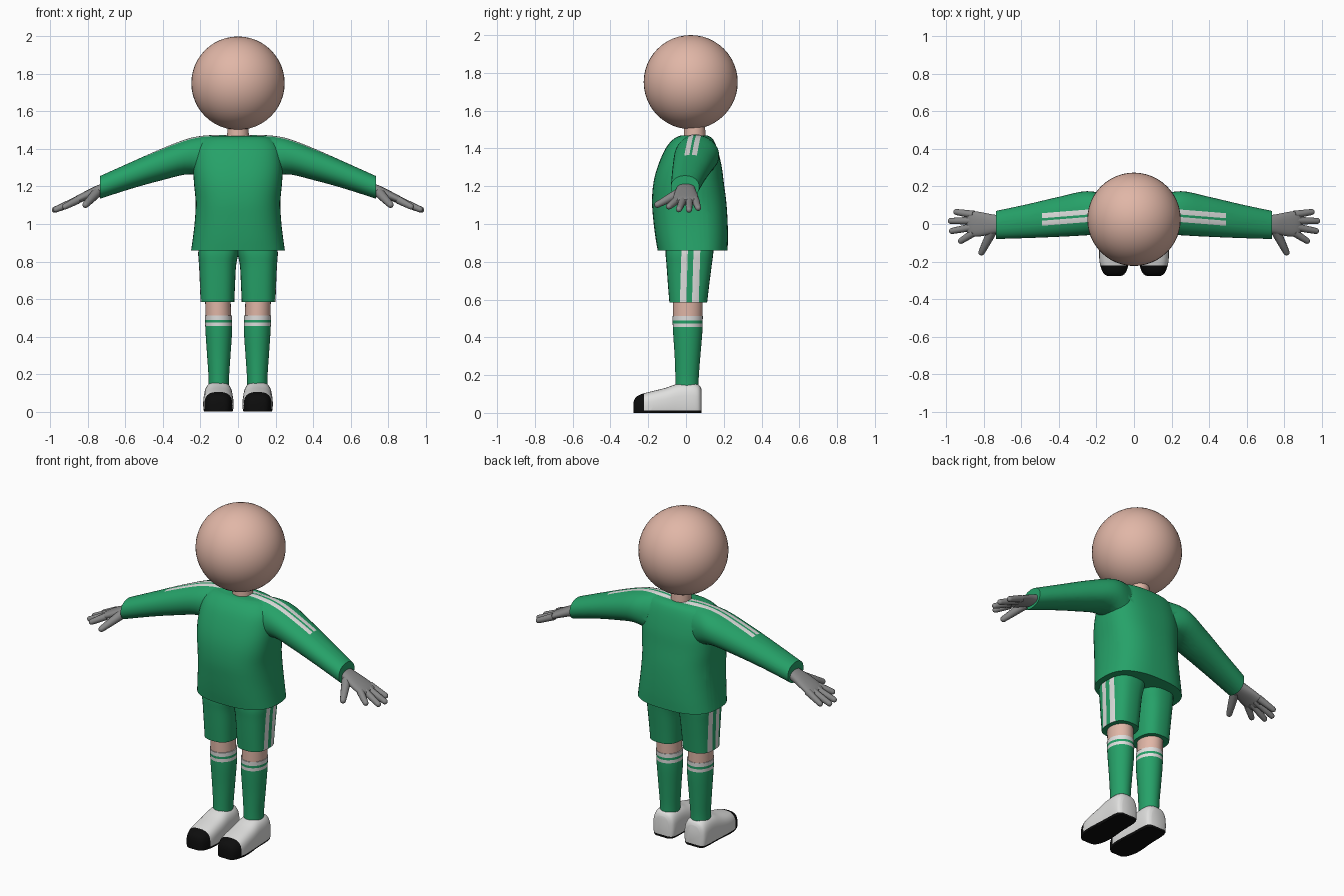
import bpy, bmesh, math
from mathutils import Vector

if "Cube" in bpy.data.objects:
    bpy.data.objects.remove(bpy.data.objects["Cube"])


def material(name, rgb):
    m = bpy.data.materials.new(name)
    m.diffuse_color = (*rgb, 1)
    m.use_nodes = True
    m.node_tree.nodes["Principled BSDF"].inputs["Base Color"].default_value = m.diffuse_color
    return m


GREEN = material("green cloth", (0.019, 0.36, 0.14))
WHITE = material("white", (0.74, 0.74, 0.73))
SKIN = material("skin", (0.75, 0.47, 0.385))
GREY = material("grey glove", (0.25, 0.25, 0.25))
BLACK = material("black rubber", (0.004, 0.004, 0.004))


def smooth(obj, angle=40):
    bpy.ops.object.select_all(action='DESELECT')
    obj.select_set(True)
    bpy.context.view_layer.objects.active = obj
    bpy.ops.object.shade_smooth_by_angle(angle=math.radians(angle))


def finish(name, bm, mats):
    bmesh.ops.recalc_face_normals(bm, faces=bm.faces)
    me = bpy.data.meshes.new(name)
    bm.to_mesh(me)
    bm.free()
    for m in mats:
        me.materials.append(m)
    obj = bpy.data.objects.new(name, me)
    bpy.context.collection.objects.link(obj)
    smooth(obj)
    return obj


def spline(rows, k):
    """Catmull-Rom refinement of the section table."""
    out = []
    for i in range(len(rows) - 1):
        p0, p1 = rows[max(i - 1, 0)], rows[i]
        p2, p3 = rows[i + 1], rows[min(i + 2, len(rows) - 1)]
        for j in range(k):
            t = j / k
            out.append([0.5 * (2 * b + (c - a) * t + (2 * a - 5 * b + 4 * c - d) * t * t
                               + (3 * b - a - 3 * c + d) * t ** 3)
                        for a, b, c, d in zip(p0, p1, p2, p3)])
    return out + [list(rows[-1])]


def skin_rings(rings):
    bm = bmesh.new()
    vs = [[bm.verts.new(p) for p in r] for r in rings]
    n = len(rings[0])
    for a, b in zip(vs, vs[1:]):
        for i in range(n):
            bm.faces.new((a[i], a[(i + 1) % n], b[(i + 1) % n], b[i]))
    bm.faces.new(vs[0])
    bm.faces.new(vs[-1])
    return bm


def loft(name, axis, rows, mats, side=1, n=32, power=2.0, k=4, floor=False,
         cuts=(), rule=None):
    """Rows are (position, min, max, min, max) of a rounded section along an axis."""
    rings = []
    for t, a0, a1, b0, b1 in spline(rows, k):
        ring = []
        for i in range(n):
            w = 2 * math.pi * i / n
            c, s = math.cos(w), math.sin(w)
            a = (a0 + a1) / 2 + (a1 - a0) / 2 * math.copysign(abs(c) ** (2 / power), c)
            b = (b0 + b1) / 2 + (b1 - b0) / 2 * math.copysign(abs(s) ** (2 / power), s)
            if floor:
                b = max(b, 0)
            p = {'x': (t, a, b), 'y': (a, t, b), 'z': (a, b, t)}[axis]
            ring.append((p[0] * side, p[1], p[2]))
        rings.append(ring)
    obj = finish(name, skin_rings(rings), mats)
    paint(obj, cuts, rule)
    return obj


def paint(obj, cuts, rule):
    """Cut the mesh along planes, then colour faces by rule."""
    if not rule:
        return
    bm = bmesh.new()
    bm.from_mesh(obj.data)
    for co, no in cuts:
        bmesh.ops.bisect_plane(bm, geom=bm.verts[:] + bm.edges[:] + bm.faces[:],
                               plane_co=co, plane_no=no, dist=1e-5)
    bm.normal_update()
    for f in bm.faces:
        f.material_index = rule(f.calc_center_median(), f.normal)
    bm.to_mesh(obj.data)
    bm.free()
    smooth(obj)


def finger(name, a, b, r0, r1):
    """Tapered tube with a rounded tip."""
    a, b = Vector(a), Vector(b)
    d = (b - a).normalized()
    u = d.cross(Vector((0, 0, 1))).normalized()
    v = d.cross(u)
    length = (b - a).length
    prof = [(0, r0), (length * 0.5, (r0 + r1) / 2)]
    prof += [(length - r1 + r1 * math.sin(q), r1 * math.cos(q)) for q in (0, 0.5, 0.95, 1.35)]
    rings = [[a + d * t + (u * math.cos(w) + v * math.sin(w)) * r
              for w in (2 * math.pi * i / 12 for i in range(12))] for t, r in prof]
    return finish(name, skin_rings(rings), [GREY])


# Head and neck
bpy.ops.mesh.primitive_uv_sphere_add(segments=48, ring_count=24, radius=0.249,
                                     location=(0, 0.025, 1.751))
head = bpy.context.object
head.name = "head"
head.data.materials.append(SKIN)
smooth(head)
loft("neck", 'z', [(1.4, -.06, .06, -.012, .105), (1.56, -.055, .055, -.01, .1)], [SKIN])

# Shirt body
shirt = loft("shirt", 'z', [
    (.86, -.25, .25, -.15, .22), (.93, -.24, .24, -.162, .222), (1.02, -.23, .23, -.173, .22),
    (1.12, -.226, .226, -.18, .213), (1.22, -.235, .235, -.172, .2),
    (1.31, -.238, .238, -.148, .188), (1.4, -.225, .225, -.108, .165),
    (1.45, -.19, .19, -.066, .142), (1.468, -.15, .15, -.03, .115)],
    [GREEN, WHITE], n=48, power=2.6)

# Sleeves and shoulders, one tube merged into the shirt
half = [(.12, -.05, .15, 1.22, 1.475), (.25, -.06, .175, 1.265, 1.46),
        (.4, -.068, .145, 1.235, 1.405), (.57, -.075, .105, 1.188, 1.33),
        (.735, -.08, .07, 1.135, 1.256)]
rows = [(-r[0], *r[1:]) for r in reversed(half)] + [(0, -.05, .14, 1.2, 1.47)] + half
sleeves = loft("sleeves", 'x', rows, [GREEN, WHITE], n=36, power=2.15)
mod = shirt.modifiers.new("join", 'BOOLEAN')
mod.operation = 'UNION'
mod.solver = 'EXACT'
mod.object = sleeves
bpy.context.view_layer.objects.active = shirt
bpy.ops.object.modifier_apply(modifier=mod.name)
bpy.data.objects.remove(sleeves)

# Shoulder stripes
BANDS = (.03, .057, .07, .097)


def shoulder_rule(c, n):
    s = c.y + .08 * abs(c.x)
    on = BANDS[0] < s < BANDS[1] or BANDS[2] < s < BANDS[3]
    return int(on and n.z > .3 and abs(c.x) < .49 and c.z > 1.3)


cuts = [((0, 0, 0), (1, 0, 0))]
cuts += [((0, s, 0), (m * .08, 1, 0)) for s in BANDS for m in (-1, 1)]
cuts += [((m * .49, 0, 0), (1, 0, 0)) for m in (-1, 1)]
paint(shirt, cuts, shoulder_rule)

for side, tag in ((1, "right"), (-1, "left")):
    # Shorts leg with two side stripes
    loft("shorts_" + tag, 'z', [
        (.585, .02, .2, -.088, .112), (.67, .016, .203, -.095, .122),
        (.78, .01, .208, -.103, .136), (.85, -.004, .212, -.108, .145),
        (.93, -.01, .2, -.1, .15)], [GREEN, WHITE], side, power=2.6,
        cuts=[((0, y, 0), (0, 1, -.03)) for y in (-.05, -.016, .014, .05)],
        rule=lambda c, n: int(n.x * side > .3 and
                              (-.05 < c.y - .03 * c.z < -.016 or .014 < c.y - .03 * c.z < .05)))

    # Knee
    loft("knee_" + tag, 'z', [(.49, .037, .173, -.068, .086), (.64, .04, .176, -.07, .09)],
         [SKIN], side)

    # Sock with two white bands
    loft("sock_" + tag, 'z', [
        (.1, .05, .158, -.056, .067), (.18, .048, .157, -.056, .067), (.3, .04, .165, -.06, .076),
        (.42, .032, .173, -.068, .086), (.512, .032, .177, -.072, .089)],
        [GREEN, WHITE], side,
        cuts=[((0, 0, z), (0, 0, 1)) for z in (.455, .474, .488)],
        rule=lambda c, n: int(c.z > .488 or .455 < c.z < .474))

    # Shoe with black toe cap and sole
    loft("shoe_" + tag, 'y', [
        (.082, .06, .15, -.04, .125), (.068, .038, .172, -.04, .148),
        (.03, .03, .18, -.04, .16), (-.04, .028, .182, -.04, .155),
        (-.11, .025, .185, -.04, .132), (-.19, .025, .185, -.04, .112),
        (-.24, .036, .174, -.04, .098), (-.268, .052, .158, -.03, .08),
        (-.278, .072, .138, -.02, .055)], [WHITE, BLACK], side, power=2.8, floor=True,
        cuts=[((0, 0, .013), (0, 0, 1)), ((0, -.222, 0), (0, 1, 0))],
        rule=lambda c, n: int(c.z < .013 or c.y < -.222))

    # Gloved palm
    loft("palm_" + tag, 'x', [
        (.7, -.045, .045, 1.165, 1.225), (.76, -.055, .052, 1.143, 1.202),
        (.82, -.066, .064, 1.122, 1.172), (.87, -.066, .068, 1.103, 1.145),
        (.89, -.05, .055, 1.105, 1.13)], [GREY], side, n=20, power=2.4)

    # Fingers and thumb
    for i, (y0, x1, y1) in enumerate(((.05, .962, .066), (.018, .992, .016),
                                      (-.015, .985, -.04), (-.046, .935, -.098))):
        finger(f"finger_{i + 1}_{tag}", (side * .855, y0, 1.128),
               (side * x1, y1, 1.07 + (.99 - x1) * .3), .021, .016)
    finger("thumb_" + tag, (side * .755, -.035, 1.165), (side * .82, -.165, 1.095), .027, .017)
